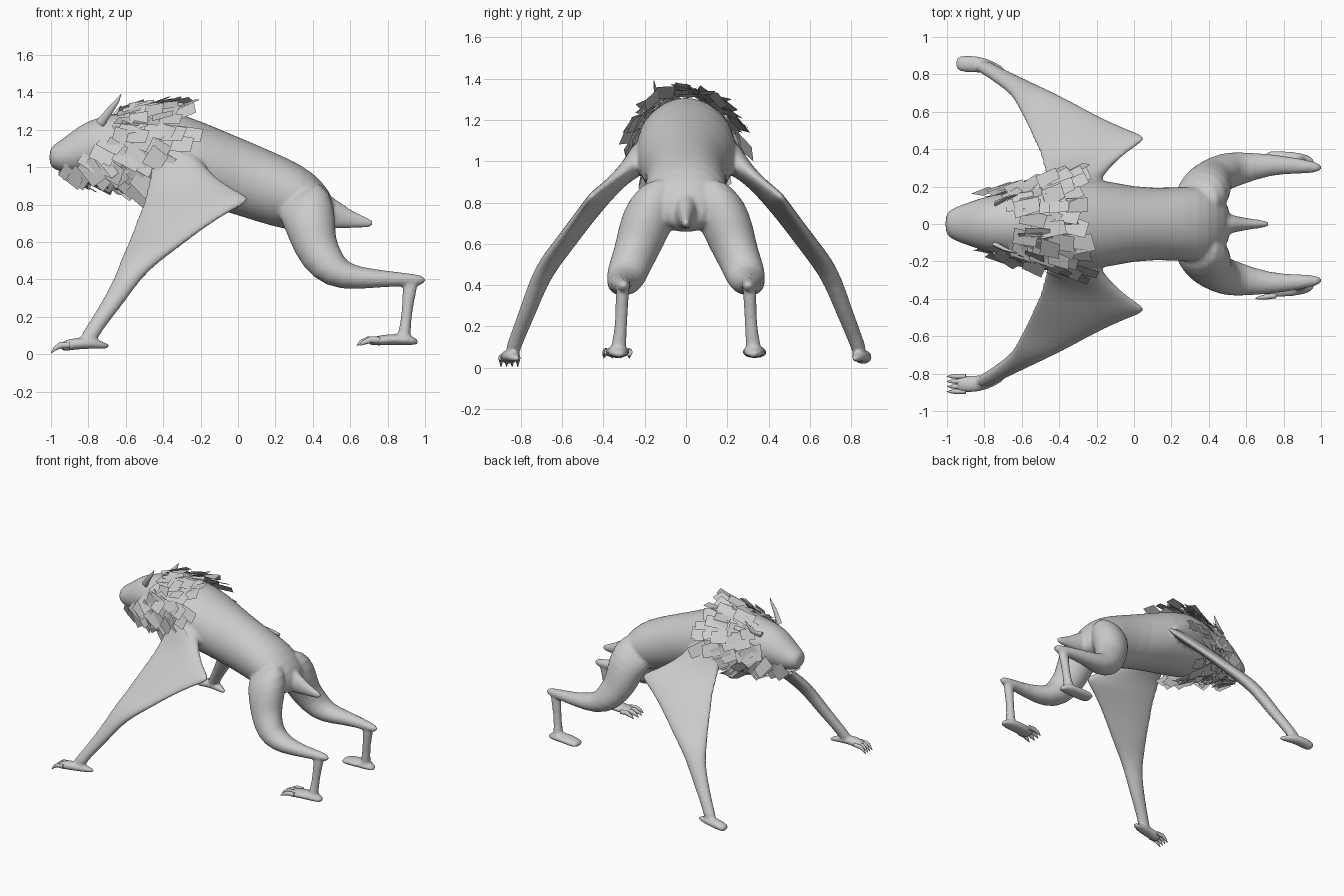
import bpy, bmesh, math, random
from mathutils import Vector as V

if "Cube" in bpy.data.objects:
    bpy.data.objects.remove(bpy.data.objects["Cube"])

random.seed(4)


def finish(name, bm, angle=60):
    bmesh.ops.recalc_face_normals(bm, faces=bm.faces)
    me = bpy.data.meshes.new(name)
    bm.to_mesh(me)
    bm.free()
    ob = bpy.data.objects.new(name, me)
    bpy.context.collection.objects.link(ob)
    if angle:
        bpy.ops.object.select_all(action='DESELECT')
        ob.select_set(True)
        bpy.context.view_layer.objects.active = ob
        bpy.ops.object.shade_smooth_by_angle(angle=math.radians(angle))
    return ob


def loft(bm, rings, n=16):
    # rings: (centre, half axis u, half axis v), skinned into a closed tube
    loops = []
    for c, u, v in rings:
        loops.append([bm.verts.new(c + u * math.cos(2 * math.pi * i / n) + v * math.sin(2 * math.pi * i / n))
                      for i in range(n)])
    for a, b in zip(loops, loops[1:]):
        for i in range(n):
            bm.faces.new((a[i], a[(i + 1) % n], b[(i + 1) % n], b[i]))
    bm.faces.new(loops[0])
    bm.faces.new(loops[-1])


def path_loft(bm, centres, us, widths, n):
    # rings follow the path: u is given, v stands square to path and u
    rings = []
    for i, c in enumerate(centres):
        t = centres[min(i + 1, len(centres) - 1)] - centres[max(i - 1, 0)]
        rings.append((c, us[i], t.cross(us[i]).normalized() * widths[i]))
    loft(bm, rings, n)


def tube(bm, pts, n=12):
    # pts: (x, y, z, half width in y, half depth)
    path_loft(bm, [V(p[:3]) for p in pts], [V((0, p[3], 0)) for p in pts], [p[4] for p in pts], n)


def side(pts, s):
    return [(p[0], p[1] * s) + tuple(p[2:]) for p in pts]


# head, neck and torso: x, top z, bottom z, half width
BODY = [(-1.01, 1.095, 1.01, .05), (-.98, 1.125, .985, .08), (-.92, 1.165, .965, .105), (-.86, 1.215, .96, .125),
        (-.79, 1.255, .955, .15), (-.7, 1.28, .94, .165), (-.6, 1.295, .89, .185), (-.5, 1.31, .85, .22),
        (-.38, 1.315, .83, .245), (-.2, 1.25, .80, .25), (0, 1.165, .74, .197), (.2, 1.08, .675, .195),
        (.35, 1.01, .65, .21), (.45, .93, .66, .17), (.52, .82, .68, .09)]
TAIL = [(.42, 0, .78, .08, .11), (.52, 0, .74, .05, .08), (.62, 0, .715, .028, .042), (.735, 0, .695, .018, .02)]
# webbed arm: z, front x, front y, back x, back y, half thickness
ARM = [(1.06, -.46, .16, -.2, .17, .1), (.98, -.465, .23, -.165, .27, .055), (.91, -.48, .29, -.07, .36, .036),
       (.86, -.495, .335, .02, .425, .034), (.827, -.505, .365, .085, .465, .036), (.79, -.515, .40, .005, .49, .036),
       (.70, -.55, .475, -.15, .555, .036), (.58, -.59, .57, -.31, .64, .04), (.51, -.625, .63, -.41, .69, .043),
       (.42, -.65, .69, -.515, .735, .043), (.27, -.73, .755, -.615, .78, .04), (.13, -.82, .82, -.73, .83, .035),
       (.06, -.865, .845, -.755, .85, .038)]
# thigh, shank, foot and hand: x, y, z, half width, half depth
THIGH = [(.30, .1, .87, .1, .13), (.36, .15, .80, .14, .16), (.39, .195, .69, .135, .14), (.41, .23, .58, .118, .12),
         (.475, .28, .475, .105, .11), (.565, .295, .41, .093, .076), (.73, .32, .405, .056, .05),
         (.88, .31, .40, .044, .038), (1.015, .30, .395, .024, .026)]
SHANK = [(.925, .305, .41, .036, .05), (.915, .31, .32, .032, .035), (.90, .315, .2, .03, .028),
         (.89, .325, .11, .038, .035), (.88, .33, .065, .045, .04)]
FOOT = [(.97, .325, .062, .022, .014), (.91, .33, .078, .055, .03), (.82, .33, .08, .06, .032),
        (.74, .335, .072, .063, .027), (.69, .335, .065, .05, .016)]
HAND = [(-.68, .815, .04, .014, .014), (-.76, .84, .055, .04, .026), (-.84, .855, .06, .047, .034),
        (-.91, .857, .05, .047, .032), (-.955, .857, .036, .04, .022)]

# one continuous skin: all tubes overlap and are fused by the remesh
bm = bmesh.new()
loft(bm, [(V((x, 0, (t + b) / 2)), V((0, w, 0)), V((0, 0, (t - b) / 2))) for x, t, b, w in BODY], 20)
tube(bm, TAIL)
for s in (1, -1):
    front = [V((p[1], p[2] * s, p[0])) for p in ARM]
    back = [V((p[3], p[4] * s, p[0])) for p in ARM]
    path_loft(bm, [(f + b) / 2 for f, b in zip(front, back)], [(b - f) / 2 for f, b in zip(front, back)],
              [p[5] for p in ARM], 20)
    tube(bm, side(THIGH, s), 14)
    for pts in (SHANK, FOOT, HAND):
        tube(bm, side(pts, s))
skin = finish("body_and_limbs", bm)
sub = skin.modifiers.new("round", 'SUBSURF')
sub.levels = sub.render_levels = 1
fuse = skin.modifiers.new("fuse", 'REMESH')
fuse.mode = 'VOXEL'
fuse.voxel_size = .011
fuse.use_smooth_shade = True
blend = skin.modifiers.new("blend", 'SMOOTH')
blend.factor, blend.iterations = .5, 4

# thin swept-back ears
for s, nm, h in ((1, "left", 1.33), (-1, "right", 1.39)):
    bm = bmesh.new()
    tube(bm, side([(-.74, .11, 1.23, .014, .025), (-.68, .14, h - .08, .01, .018), (-.645, .15, h - .035, .007, .011),
                   (-.625, .155, h, .002, .002)], s), 8)
    finish(nm + "_ear", bm)

# fingers and toes with curved claws, only on the right side
bm = bmesh.new()
for i in range(4):
    y = -.815 - i * .027
    tube(bm, [(-.9, y, .05, .013, .016), (-.95, y, .048, .013, .017), (-.975, y, .033, .01, .012),
              (-1.0, y, .006, .002, .002)], 8)
    y, r = -.275 - i * .035, .015 * (i in (1, 2))
    tube(bm, [(.76, y, .075, .017, .018), (.71 - r, y - i * .003, .078, .015, .018),
              (.67 - r, y - i * .005, .062, .01, .012), (.65 - r, y - i * .006, .047, .002, .002)], 8)
finish("right_claws", bm)


# mane of overlapping flat cards laid over the neck surface
def body_at(x):
    for a, b in zip(BODY, BODY[1:]):
        if a[0] <= x <= b[0]:
            f = (x - a[0]) / (b[0] - a[0])
            return [a[k] + (b[k] - a[k]) * f for k in (1, 2, 3)]


bm = bmesh.new()
for row in range(13):
    for k in range(18):
        ang = math.radians(k * 20 - 180 + 10 * (row % 2) + random.uniform(-8, 8))
        x = -.93 + row * .048 + random.uniform(-.02, .02)
        off_top = abs(math.degrees(math.atan2(math.sin(ang), math.cos(ang))))
        # bare face in front, bare chest between the arms behind
        if off_top < min(118, (-.6 - x) * 420) or (x > -.5 and off_top > 105):
            continue
        t, b, w = body_at(x)
        nrm = V((0, math.sin(ang) * (t - b) / 2, math.cos(ang) * w)).normalized()
        c = V((x, math.sin(ang) * w, (t + b) / 2 + math.cos(ang) * (t - b) / 2))
        c += nrm * random.uniform(0, .03)
        # cards sweep back, droop at the sides and hang below the throat
        d = V((.8, random.uniform(-.3, .3), random.uniform(-1.1, -.3) * (1 - max(0, math.cos(ang)))))
        lift = random.uniform(.15, .45) + (.2 if off_top > 112 else 0)
        d = ((d - nrm * d.dot(nrm)).normalized() + nrm * lift).normalized()
        across = d.cross(nrm).normalized()
        across = (across + nrm * random.uniform(-.4, .4)).normalized() * random.uniform(.04, .058)
        d *= random.uniform(.1, .15)
        bm.faces.new([bm.verts.new(p) for p in (c - across, c + across, c + across * .85 + d, c - across * .85 + d)])
finish("mane_cards", bm, 0)
